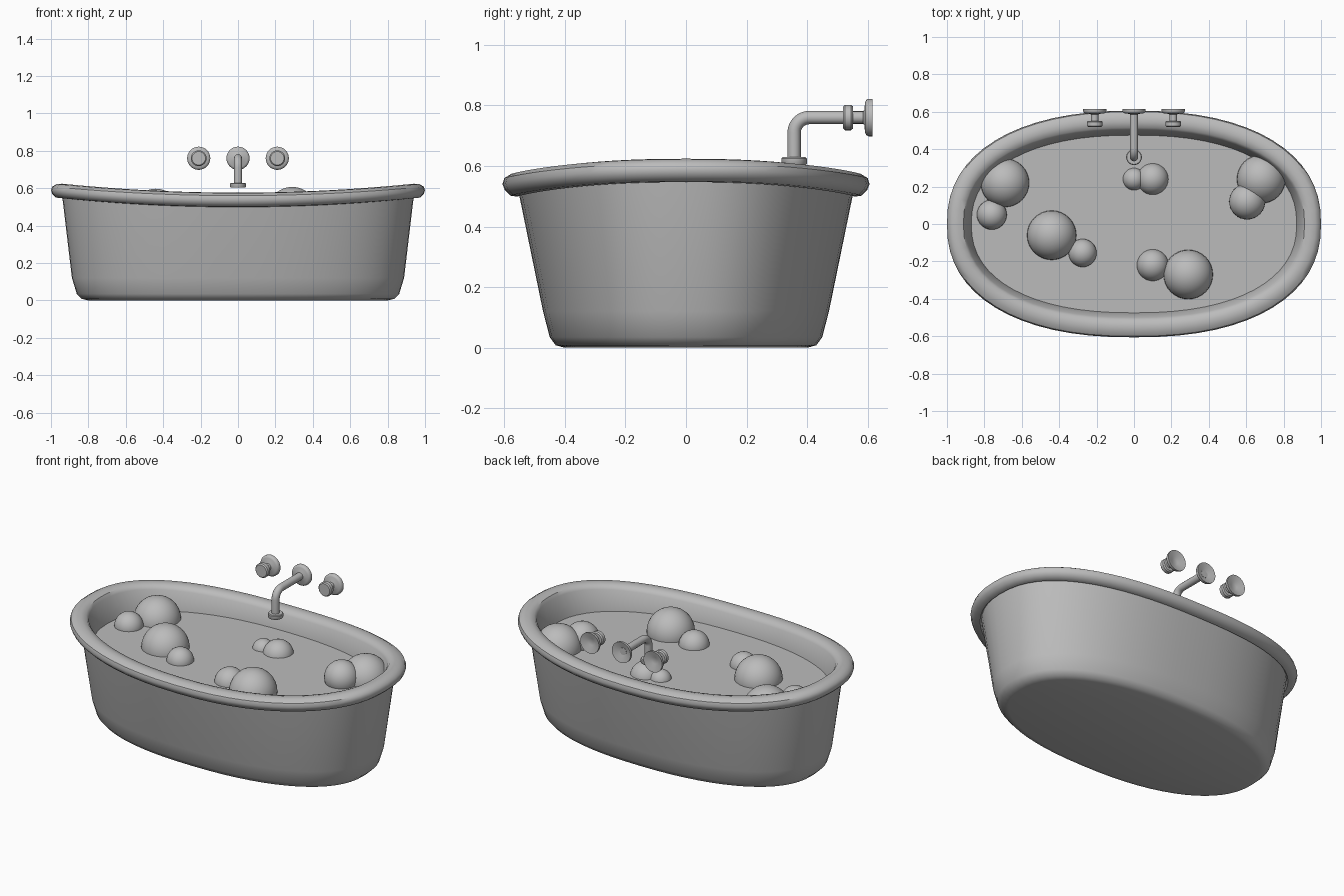
import bpy, bmesh, math
from mathutils import Matrix, Vector

cube = bpy.data.objects.get("Cube")
if cube:
    bpy.data.objects.remove(cube, do_unlink=True)

grey = bpy.data.materials.new("plain_grey")
grey.use_nodes = True
grey.diffuse_color = (0.5, 0.5, 0.5, 1)
grey.node_tree.nodes["Principled BSDF"].inputs["Base Color"].default_value = (0.5, 0.5, 0.5, 1)


def finish(obj, angle=40):
    """Give an object its material and smooth shading."""
    obj.data.materials.clear()
    obj.data.materials.append(grey)
    bpy.ops.object.select_all(action="DESELECT")
    obj.select_set(True)
    bpy.context.view_layer.objects.active = obj
    bpy.ops.object.shade_smooth_by_angle(angle=math.radians(angle))
    return obj


def skin_rings(name, rings, caps=True, angle=40):
    """Join equal-length rings of points into one surface."""
    bm = bmesh.new()
    loops = [[bm.verts.new(p) for p in ring] for ring in rings]
    for low, high in zip(loops, loops[1:]):
        for i in range(len(low)):
            j = (i + 1) % len(low)
            bm.faces.new((low[i], low[j], high[j], high[i]))
    if caps:
        bm.faces.new(loops[0][::-1])
        bm.faces.new(loops[-1])
    bmesh.ops.recalc_face_normals(bm, faces=bm.faces)
    mesh = bpy.data.meshes.new(name)
    bm.to_mesh(mesh)
    bm.free()
    obj = bpy.data.objects.new(name, mesh)
    bpy.context.collection.objects.link(obj)
    return finish(obj, angle)


def oval(a, b, z, sag=0.0, power=2.3, count=64):
    """Squarish oval that rises by sag towards its two ends."""
    points = []
    for i in range(count):
        t = 2 * math.pi * i / count
        c, s = math.cos(t), math.sin(t)
        x = math.copysign(abs(c) ** (2 / power), c)
        y = math.copysign(abs(s) ** (2 / power), s)
        points.append((a * x, b * y, z + sag * x * x))
    return points


def lathe(name, profile, origin, along_y=False, count=32):
    """Turn (radius, distance) pairs about z, or about y."""
    turn = Matrix.Rotation(math.radians(-90), 3, "X") if along_y else Matrix.Identity(3)
    rings = []
    for r, d in profile:
        rings.append([Vector(origin) + turn @ Vector((
            r * math.cos(2 * math.pi * i / count),
            r * math.sin(2 * math.pi * i / count), d)) for i in range(count)])
    return skin_rings(name, rings)


# Tub: tapered outside, rolled rim, inside wall and floor
outside = [(0.80, 0.40, 0), (0.835, 0.43, 0.008), (0.862, 0.45, 0.035),
           (0.888, 0.472, 0.12)]
rim = [(0.94, 0.552, 0.51), (0.95, 0.557, 0.499), (0.975, 0.58, 0.502),
       (0.993, 0.598, 0.52), (1.0, 0.606, 0.54), (0.993, 0.6, 0.56),
       (0.97, 0.577, 0.574), (0.94, 0.545, 0.576), (0.912, 0.515, 0.568),
       (0.90, 0.5, 0.55)]
inside = [(0.87, 0.475, 0.465), (0.83, 0.43, 0.08), (0.78, 0.39, 0.04)]
skin_rings("tub", [oval(*r) for r in outside] + [oval(*r, sag=0.048) for r in rim]
           + [oval(*r) for r in inside])

# Water surface
skin_rings("water", [oval(0.869, 0.474, 0.455), oval(0.872, 0.477, 0.465)])

# Bubbles in pairs: x, y, z, radius
bubbles = [(-0.69, 0.22, 0.46, 0.13), (-0.76, 0.05, 0.465, 0.08),
           (-0.44, -0.06, 0.465, 0.132), (-0.275, -0.155, 0.465, 0.075),
           (0.0, 0.24, 0.455, 0.06), (0.10, 0.24, 0.45, 0.085),
           (0.10, -0.22, 0.46, 0.085), (0.29, -0.27, 0.475, 0.132),
           (0.68, 0.24, 0.47, 0.13), (0.605, 0.12, 0.495, 0.096)]
for n, (x, y, z, r) in enumerate(bubbles, 1):
    bpy.ops.mesh.primitive_uv_sphere_add(segments=32, ring_count=16, radius=r, location=(x, y, z))
    bubble = bpy.context.object
    bubble.name = f"bubble_{n}"
    finish(bubble)

# Spout pipe: horizontal run, quarter bend, drop
tap_z, spout_y, bend = 0.76, 0.357, 0.05
path = [(0, 0.597, tap_z)]
for i in range(9):
    t = math.radians(90 * i / 8)
    path.append((0, spout_y + bend * (1 - math.sin(t)), tap_z - bend * (1 - math.cos(t))))
path.append((0, spout_y, 0.615))
curve = bpy.data.curves.new("spout_pipe", "CURVE")
curve.dimensions = "3D"
curve.bevel_depth = 0.022
curve.bevel_resolution = 4
curve.use_fill_caps = True
spline = curve.splines.new("POLY")
spline.points.add(len(path) - 1)
for point, co in zip(spline.points, path):
    point.co = (*co, 1)
pipe = bpy.data.objects.new("spout_pipe", curve)
bpy.context.collection.objects.link(pipe)
bpy.ops.object.select_all(action="DESELECT")
pipe.select_set(True)
bpy.context.view_layer.objects.active = pipe
bpy.ops.object.convert(target="MESH")
finish(bpy.context.object)

# Nozzle collar at the spout end
lathe("spout_nozzle", [(0.03, 0), (0.039, 0), (0.042, 0.004), (0.042, 0.022),
                       (0.038, 0.026), (0.022, 0.026)], (0, spout_y, 0.603))

# Wall plates with dished backs, and the two tap handles
plate = [(0.02, -0.03), (0.026, -0.026), (0.05, -0.024), (0.059, -0.019), (0.062, -0.012),
         (0.062, 0), (0.058, 0), (0.02, -0.02)]
knob = [(0.036, -0.096), (0.042, -0.09), (0.042, -0.07), (0.036, -0.063),
        (0.02, -0.063), (0.02, -0.02)]
for side, x in (("right", -0.21), ("middle", 0), ("left", 0.21)):
    lathe(f"wall_plate_{side}", plate, (x, 0.615, tap_z), along_y=True)
    if x:
        lathe(f"tap_handle_{side}", knob, (x, 0.615, tap_z), along_y=True)
